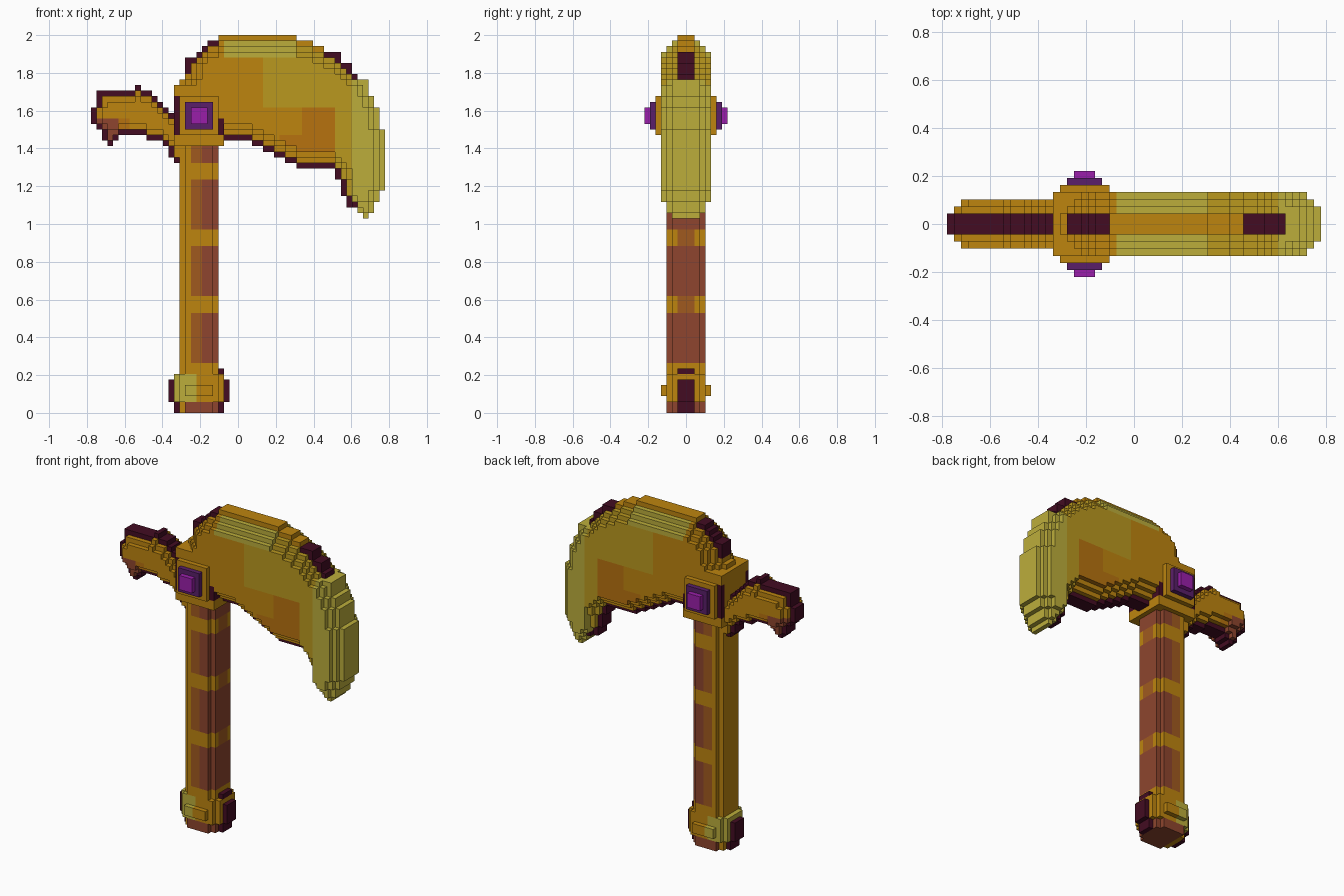
import bpy
import bmesh

cube = bpy.data.objects.get("Cube")
if cube:
    bpy.data.objects.remove(cube, do_unlink=True)

V = 2 / 68          # size of one block
HALF_COLUMNS = 26.5  # half the width in blocks

COLOURS = {
    "pale_yellow": "BCAE3B", "gold": "BA981F", "amber": "BD850F",
    "orange": "B7720F", "brown": "A05A1F", "red_brown": "8E452E",
    "maroon": "430C22", "purple": "5A1F6A", "magenta": "9A1FAA",
}
NAMES = list(COLOURS)


def make_material(name, code):
    srgb = [c / 255 for c in bytes.fromhex(code)]
    rgba = [((c + 0.055) / 1.055) ** 2.4 for c in srgb] + [1]
    mat = bpy.data.materials.new(name)
    mat.use_nodes = True
    mat.diffuse_color = rgba
    bsdf = next(n for n in mat.node_tree.nodes if n.type == 'BSDF_PRINCIPLED')
    bsdf.inputs["Base Color"].default_value = rgba
    bsdf.inputs["Roughness"].default_value = 0.8
    return mat


MATERIALS = [make_material(n, c) for n, c in COLOURS.items()]


def block_part(name, profile, colour):
    """Mesh a profile {(column, row): half depth}; colour(i, j, k) names a block's colour."""
    blocks = {(i, j, k) for (i, k), h in profile.items() for j in range(-h, h + 1)}
    bm = bmesh.new()
    corners = {}

    def corner(p):
        if p not in corners:
            i, j, k = p
            corners[p] = bm.verts.new(((i - HALF_COLUMNS) * V, (j - 0.5) * V, k * V))
        return corners[p]

    for b in sorted(blocks):
        slot = NAMES.index(colour(*b))
        for axis in range(3):
            u, w = (axis + 1) % 3, (axis + 2) % 3
            for side in (0, 1):
                near = list(b)
                near[axis] += 2 * side - 1
                if tuple(near) in blocks:
                    continue
                ring = []
                for du, dw in ((0, 0), (1, 0), (1, 1), (0, 1)):
                    p = list(b)
                    p[axis] += side
                    p[u] += du
                    p[w] += dw
                    ring.append(corner(tuple(p)))
                face = bm.faces.new(ring if side else ring[::-1])
                face.material_index = slot
    mesh = bpy.data.meshes.new(name)
    bm.to_mesh(mesh)
    bm.free()
    for mat in MATERIALS:
        mesh.materials.append(mat)
    obj = bpy.data.objects.new(name, mesh)
    bpy.context.collection.objects.link(obj)
    return obj


def slab(i0, i1, k0, k1, half):
    return {(i, k): half for i in range(i0, i1) for k in range(k0, k1)}


def depth_map(cells):
    """Steps from each cell to the outside of the profile."""
    depth, left, d = {}, set(cells), 1
    while left:
        rim = {(i, k) for i, k in left
               if not {(i + 1, k), (i - 1, k), (i, k + 1), (i, k - 1)} <= left}
        depth.update(dict.fromkeys(rim, d))
        left -= rim
        d += 1
    return depth


# Curved blade: (rows, first column, end column) from the top down
blade_runs = [
    (1, 23, 37), (1, 21, 40), (1, 20, 42), (1, 19, 45), (1, 17, 45), (2, 17, 47),
    (1, 17, 48), (3, 16, 50), (2, 16, 51), (4, 16, 52), (1, 16, 53), (1, 24, 53),
    (1, 29, 53), (1, 31, 53), (1, 33, 53), (1, 35, 53), (1, 37, 53), (2, 44, 53),
    (2, 45, 53), (1, 45, 52), (1, 46, 52), (1, 46, 51), (1, 48, 51), (1, 49, 50),
]
blade_cells, row = set(), 68
for rows, first, end in blade_runs:
    for _ in range(rows):
        row -= 1
        blade_cells |= {(i, row) for i in range(first, end)}
blade_depth = depth_map(blade_cells)


def cutting_edge(i, k):
    return i >= 47 and k < 60


blade = {c: min(4, d + (1 if cutting_edge(*c) else 0)) for c, d in blade_depth.items()}


def blade_colour(i, j, k):
    d = blade_depth[i, k]
    rim = d == 1
    if rim and ((i < 20 and k > 60) or (42 <= i < 48 and k >= 60)
                or (k < 50 and i < 48) or (i < 23 and k in (65, 66))):
        return "maroon"
    if cutting_edge(i, k):
        return "pale_yellow"
    if k >= 64 and 24 <= i < 37 and not rim:
        return "pale_yellow"
    if rim:
        return "amber"
    if i >= 44 or (k >= 64 and i >= 37):
        return "gold"
    if i >= 31 and k >= 55:
        return "gold"
    if d > 3 and (i >= 38 or (i >= 34 and k < 50)):
        return "orange"
    return "amber"


block_part("curved_blade", blade, blade_colour)

# Rear beak: (first column, end column, bottom row, top row)
beak_runs = [
    (0, 1, 52, 55), (1, 2, 51, 58), (2, 3, 49, 58), (3, 4, 48, 58), (4, 5, 49, 58),
    (5, 8, 50, 58), (8, 9, 50, 59), (9, 10, 50, 58), (10, 11, 49, 58), (11, 12, 49, 57),
    (12, 13, 49, 56), (13, 14, 48, 55), (14, 15, 46, 54), (15, 16, 45, 54),
]
beak_cells = {(i, k) for a, b, low, high in beak_runs
              for i in range(a, b) for k in range(low, high)}
# Extend into the collar while measuring, so the joint keeps its thickness
beak_depth = depth_map(beak_cells | set(slab(16, 20, 45, 54, 0)))
beak = {c: min(3, beak_depth[c]) for c in beak_cells}


def beak_colour(i, j, k):
    if beak_depth[i, k] == 1:
        return "maroon"
    if k < 53 and i < 7:
        return "red_brown" if i < 5 else "orange"
    return "amber"


block_part("rear_beak", beak, beak_colour)

# Handle with clipped corners and wrapped bands
handle = slab(17, 22, 8, 49, 3) | slab(16, 17, 8, 49, 2) | slab(22, 23, 8, 49, 2)


def handle_colour(i, j, k):
    band = any(low <= k < low + 3 for low in (18, 30, 42))
    if band and i == 22 and abs(j) < 2:
        return "brown"
    if k < 9 or i < 18 or band:
        return "amber"
    return "brown" if i < 20 else "red_brown"


block_part("handle", handle, handle_colour)

# Pommel: stepped body, side studs and dark end ridges
pommel = (slab(15, 24, 2, 7, 2) | slab(16, 23, 0, 9, 2)
          | slab(17, 22, 0, 9, 3) | slab(16, 23, 2, 7, 3) | slab(17, 22, 3, 5, 4))


def pommel_colour(i, j, k):
    if k < 2:
        return "amber" if i < 17 else "red_brown"
    return "pale_yellow" if i < 19 and k < 7 else "amber"


block_part("pommel", pommel, pommel_colour)
ridges = (slab(15, 17, 0, 7, 1) | slab(14, 15, 2, 6, 1)
          | slab(22, 24, 0, 8, 1) | slab(24, 25, 2, 6, 1))
block_part("pommel_ridges", ridges, lambda i, j, k: "maroon")

# Collar joining blade, beak and handle
block_part("collar_core", slab(15, 24, 50, 57, 4),
           lambda i, j, k: "amber" if i == 15 and abs(j) < 4 else "maroon")
block_part("collar_base", slab(15, 24, 48, 50, 4), lambda i, j, k: "amber")
block_part("collar_top", slab(15, 24, 57, 59, 4), lambda i, j, k: "amber")

# Gem set through both faces of the collar
for name, size, colour in (("gem_plate", 3, "amber"), ("gem_setting", 2, "purple"),
                           ("gem", 1, "magenta")):
    block_part(name, slab(19 - size, 20 + size, 53 - size, 54 + size, 8 - size),
               lambda i, j, k, c=colour: c)
